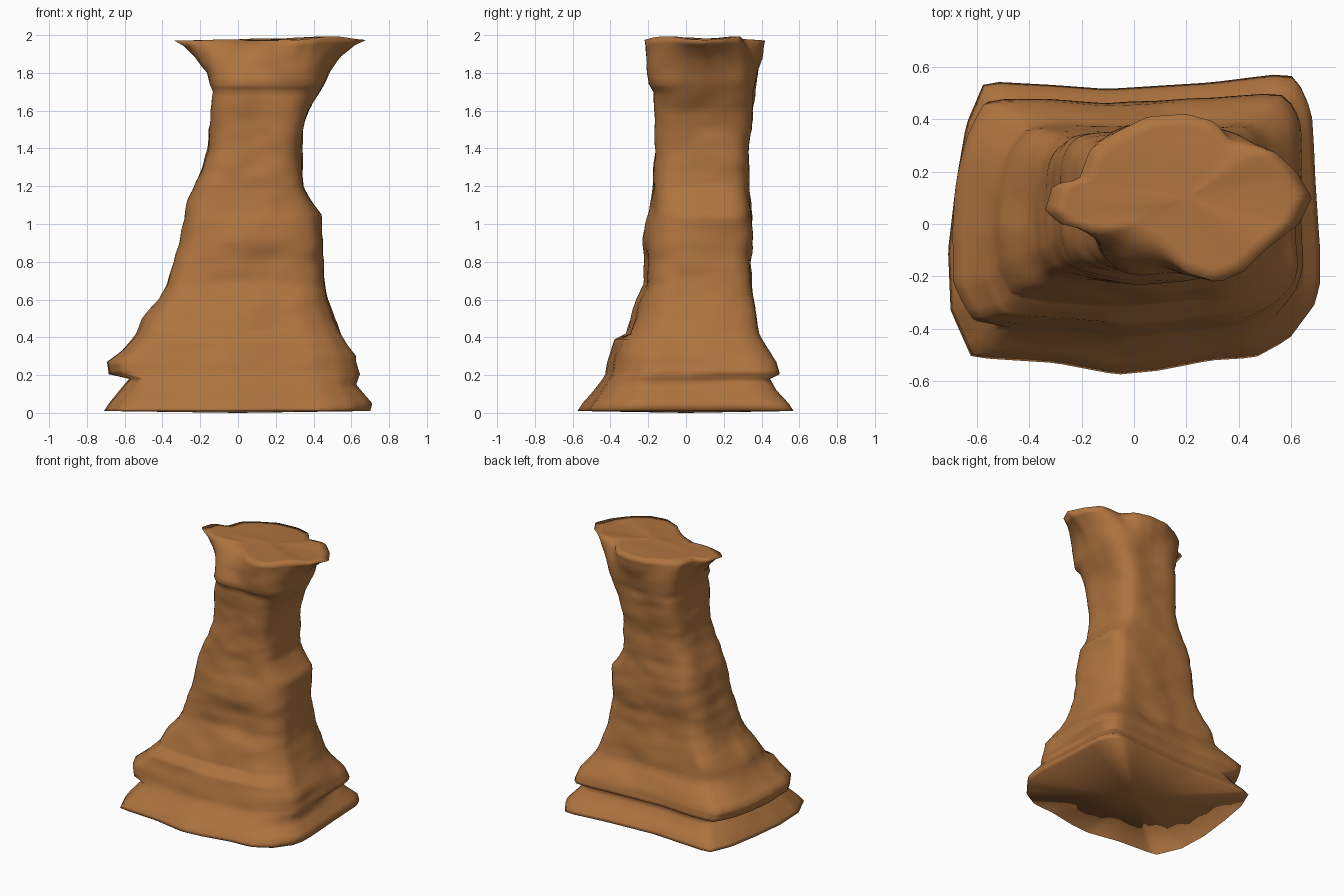
import bpy, bmesh, math
from mathutils import Vector, noise

if "Cube" in bpy.data.objects:
    bpy.data.objects.remove(bpy.data.objects["Cube"])

N = 96  # points around each ring

# Plan outlines, in model units
BASE = [(.71, -.1), (.69, .2), (.68, .45), (.63, .56), (.58, .575), (.3, .54), (-.1, .515), (-.3, .53),
        (-.57, .545), (-.64, .38), (-.68, .15), (-.71, -.1), (-.70, -.33), (-.62, -.51), (-.3, -.53),
        (-.06, -.575), (.1, -.56), (.3, -.52), (.47, -.51), (.6, -.44), (.69, -.32), (.71, -.24)]
CAP = [(.68, .1), (.62, .2), (.53, .28), (.38, .3), (.31, .39), (.2, .42), (.05, .41), (-.07, .35),
       (-.17, .28), (-.21, .17), (-.31, .15), (-.34, .05), (-.28, 0), (-.15, -.03), (0, -.02),
       (.1, -.08), (.2, -.18), (.32, -.225), (.42, -.18), (.5, -.1), (.63, 0)]

# Sections: z, x min, x max, y min, y max, cap blend
ROWS = [(.01, -.71, .70, -.575, .575, 0), (.05, -.685, .71, -.55, .55, 0),
        (.12, -.63, .65, -.49, .485, 0), (.18, -.58, .60, -.445, .45, 0),
        (.205, -.685, .665, -.43, .505, 0), (.27, -.70, .645, -.415, .49, 0),
        (.33, -.62, .605, -.395, .455, 0), (.39, -.565, .565, -.38, .415, 0),
        (.42, -.54, .545, -.32, .395, 0), (.50, -.50, .505, -.29, .385, 0),
        (.60, -.42, .475, -.26, .375, 0), (.68, -.385, .46, -.225, .355, 0),
        (.80, -.345, .445, -.205, .345, 0), (.92, -.315, .445, -.20, .355, 0),
        (1.05, -.285, .435, -.18, .35, 0), (1.2, -.235, .355, -.17, .33, 0),
        (1.4, -.155, .335, -.165, .34, 0), (1.5, -.15, .345, -.165, .36, 0),
        (1.6, -.14, .375, -.165, .355, 0), (1.7, -.125, .425, -.165, .36, 0),
        (1.74, -.135, .44, -.195, .37, .04), (1.80, -.13, .45, -.20, .38, .14),
        (1.88, -.14, .46, -.20, .39, .40), (1.94, -.15, .47, -.20, .39, .70),
        (1.972, -.15, .47, -.2, .39, 1)]


def unit_outline(pts):
    """Resample an outline by angle inside a -1..1 box."""
    xs, ys = [p[0] for p in pts], [p[1] for p in pts]
    cx, cy = (max(xs) + min(xs)) / 2, (max(ys) + min(ys)) / 2
    hx, hy = (max(xs) - min(xs)) / 2, (max(ys) - min(ys)) / 2
    q = [Vector(((x - cx) / hx, (y - cy) / hy)) for x, y in pts]
    out = []
    for i in range(N):
        a = math.tau * i / N
        d = Vector((math.cos(a), math.sin(a)))
        best = .5
        for p, r in zip(q, q[1:] + q[:1]):
            e = r - p
            den = d.x * e.y - d.y * e.x
            if abs(den) > 1e-9:
                t = (p.x * e.y - p.y * e.x) / den
                s = (p.x * d.y - p.y * d.x) / den
                if t > 0 and -1e-6 <= s <= 1 + 1e-6:
                    best = max(best, t)
        out.append(d * best)
    return out


def super_outline(n):
    out = []
    for i in range(N):
        c, s = math.cos(math.tau * i / N), math.sin(math.tau * i / N)
        r = (abs(c) ** n + abs(s) ** n) ** (-1 / n)
        out.append(Vector((c * r, s * r)))
    return out


base_u, cap_u, neck_u = unit_outline(BASE), unit_outline(CAP), super_outline(4)


def place(u, x0, x1, y0, y1):
    return Vector(((x0 + x1) / 2 + u.x * (x1 - x0) / 2, (y0 + y1) / 2 + u.y * (y1 - y0) / 2))


def ring(z, x0, x1, y0, y1, cap):
    pts = []
    k = min(1, z / 1.3)
    for i in range(N):
        p = place(base_u[i].lerp(neck_u[i], k), x0, x1, y0, y1)
        p = p.lerp(place(cap_u[i], -.34, .68, -.225, .42), cap)
        # ledge on the right side fades towards the front
        if p.x > .4 and .15 < z < .3:
            w = min(1, max(0, (.3 - p.y) / .3))
            p.x += w * (.035 if z < .2 else -.02)
        # weathering, fading out at the foot and the rim
        amp = .018 * min(1, z / .4) * (1 - cap ** 3)
        n = noise.noise(Vector((p.x * 4, p.y * 4, z * 5))) + .4 * noise.noise(Vector((p.x * 7, p.y * 7, z * 13)))
        p = p + (p - Vector((.1, .08))).normalized() * n * amp
        # arched bulge on the front face
        if p.y < -.1:
            p.y -= .035 * math.exp(-(p.x / .22) ** 2 - ((z - .93) / .15) ** 2)
        rise = cap * .022 * math.exp(-((p.x - .5) / .12) ** 2)
        pts.append(Vector((p.x, p.y, z + rise)))
    return pts


# Weathered rock pillar: lofted sections with a closed top and foot
bm = bmesh.new()
rings = []
for a, b in zip(ROWS, ROWS[1:]):
    steps = max(1, round((b[0] - a[0]) / .025))
    for s in range(steps):
        rings.append(ring(*[u + (v - u) * s / steps for u, v in zip(a, b)]))
rim = ring(*ROWS[-1])
rings.append(rim)

# Slightly domed, uneven top
centre = Vector((.2, .1, 1.982))
for f in (.85, .65, .4, .2):
    rings.append([centre.lerp(p, f) + Vector((0, 0, .008 * noise.noise(p * f * 5))) for p in rim])

loops = [[bm.verts.new(p) for p in r] for r in rings]
for lo, hi in zip(loops, loops[1:]):
    for i in range(N):
        j = (i + 1) % N
        bm.faces.new((lo[i], lo[j], hi[j], hi[i]))
for loop, c in ((loops[0][::-1], Vector((0, 0, 0))), (loops[-1], centre)):
    v = bm.verts.new(c)
    for i in range(N):
        bm.faces.new((loop[i], loop[(i + 1) % N], v))
bmesh.ops.recalc_face_normals(bm, faces=bm.faces)

mesh = bpy.data.meshes.new("rock_pillar")
bm.to_mesh(mesh)
bm.free()
pillar = bpy.data.objects.new("rock_pillar", mesh)
bpy.context.collection.objects.link(pillar)

# Sandstone colour and smooth shading
mat = bpy.data.materials.new("sandstone")
mat.diffuse_color = (.43, .175, .05, 1)
mat.use_nodes = True
mat.node_tree.nodes["Principled BSDF"].inputs["Base Color"].default_value = mat.diffuse_color
mesh.materials.append(mat)
bpy.context.view_layer.objects.active = pillar
pillar.select_set(True)
bpy.ops.object.shade_smooth()
